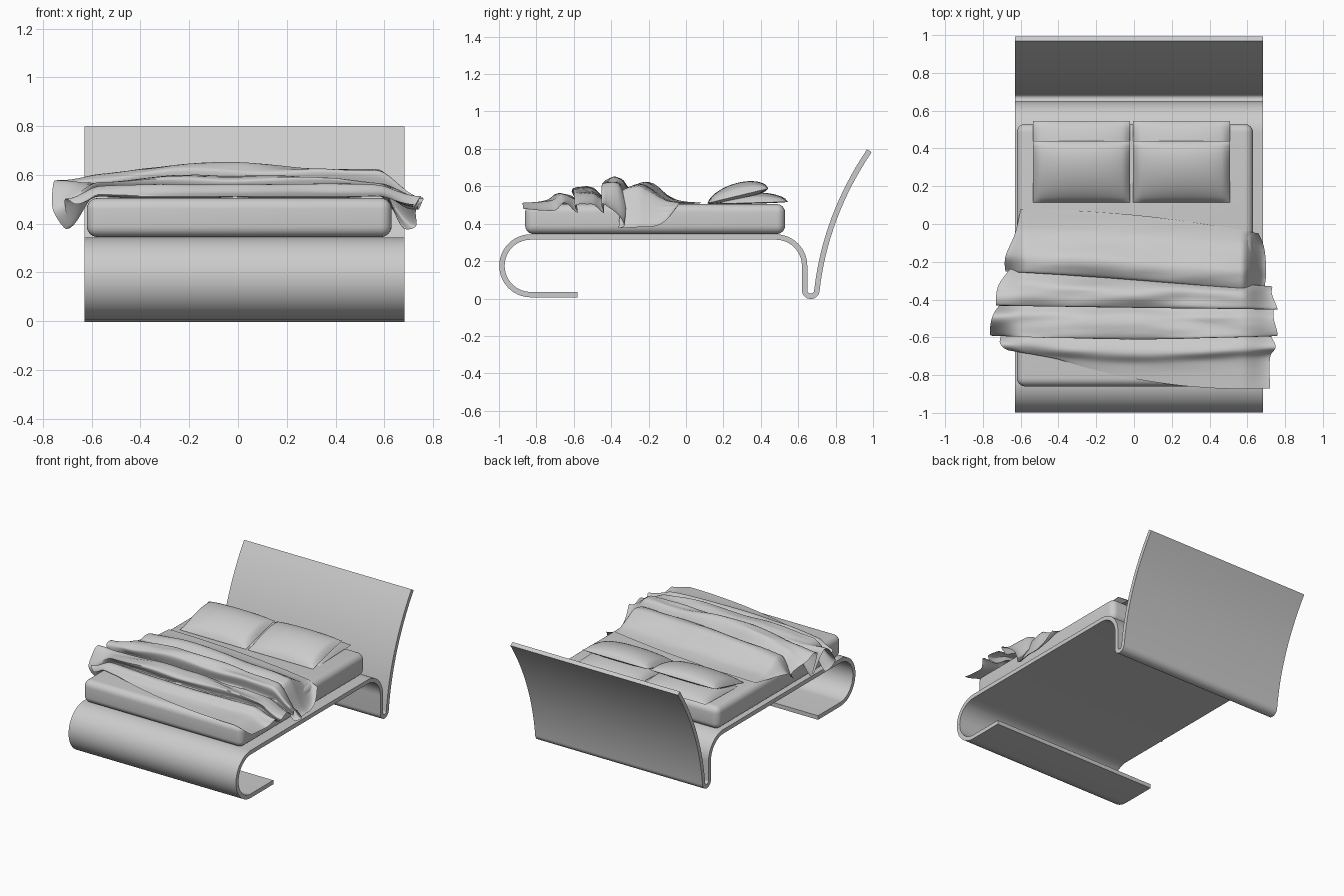
import bpy, bmesh, math
from mathutils import Vector, noise

old = bpy.data.objects.get("Cube")
if old:
    bpy.data.objects.remove(old, do_unlink=True)

grey = bpy.data.materials.new("plain grey")
grey.use_nodes = True
colour = (0.6, 0.6, 0.6, 1)
grey.diffuse_color = colour
grey.node_tree.nodes["Principled BSDF"].inputs["Base Color"].default_value = colour


def add_object(name, bm, angle=40):
    mesh = bpy.data.meshes.new(name)
    bm.to_mesh(mesh)
    bm.free()
    mesh.materials.append(grey)
    obj = bpy.data.objects.new(name, mesh)
    bpy.context.collection.objects.link(obj)
    bpy.ops.object.select_all(action='DESELECT')
    obj.select_set(True)
    bpy.context.view_layer.objects.active = obj
    bpy.ops.object.shade_smooth_by_angle(angle=math.radians(angle))
    return obj


def arc(cy, cz, radius, start, end, steps=16):
    angles = [math.radians(start + (end - start) * i / steps) for i in range(steps + 1)]
    return [Vector((cy + radius * math.cos(a), cz + radius * math.sin(a))) for a in angles]


def smooth(t):
    t = max(0, min(1, t))
    return t * t * (3 - 2 * t)


# Bent sheet frame: centre line in the side plane, thickened and extruded
def headboard_point(t):
    a, b, c = Vector((.7, .045)), Vector((.745, .44)), Vector((.98, .79))
    return a * (1 - t) ** 2 + b * 2 * t * (1 - t) + c * t * t


path = [Vector((-.58, .021))]
path += arc(-.83, .175, .154, 270, 90, 28)
path += arc(.48, .175, .154, 90, 0)
path += arc(.667, .045, .033, 180, 360)
path += [headboard_point(i / 16) for i in range(1, 17)]

half = .0145
sides = ([], [])
for i, p in enumerate(path):
    d = (path[min(i + 1, len(path) - 1)] - path[max(i - 1, 0)]).normalized()
    n = Vector((-d.y, d.x)) * half
    sides[0].append(p + n)
    sides[1].append(p - n)

bm = bmesh.new()
rings = []
for a, b in zip(*sides):
    rings.append([bm.verts.new((x, q.x, q.y)) for x, q in
                  ((-.63, a), (.683, a), (.683, b), (-.63, b))])
for r, s in zip(rings, rings[1:]):
    for k in range(4):
        m = (k + 1) % 4
        bm.faces.new((r[k], r[m], s[m], s[k]))
bm.faces.new(rings[0])
bm.faces.new(rings[-1])
bmesh.ops.recalc_face_normals(bm, faces=bm.faces)
add_object("bed_frame", bm)

# Rounded mattress
bm = bmesh.new()
bmesh.ops.create_cube(bm, size=1)
bmesh.ops.scale(bm, vec=(1.25, 1.39, .16), verts=bm.verts)
bmesh.ops.translate(bm, vec=(.005, -.165, .425), verts=bm.verts)
bmesh.ops.bevel(bm, geom=bm.edges[:], offset=.045, segments=6, profile=.5, affect='EDGES')
add_object("mattress", bm)


# Pillows: lens shaped cushions between a front edge and a back edge
def pillow(name, x0, x1, front, back, top, bottom, n=24):
    bm = bmesh.new()
    front, back = Vector(front), Vector(back)
    for bulge in (top, -bottom):
        grid = []
        for j in range(n + 1):
            v = j / n
            mid = front.lerp(back, v)
            row = []
            for i in range(n + 1):
                u = i / n
                swell = (4 * u * (1 - u)) ** .35 * (4 * v * (1 - v)) ** .6
                row.append(bm.verts.new((x0 + (x1 - x0) * u, mid.x, mid.y + bulge * swell)))
            grid.append(row)
        for r, s in zip(grid, grid[1:]):
            for i in range(n):
                bm.faces.new((r[i], r[i + 1], s[i + 1], s[i]))
    bmesh.ops.remove_doubles(bm, verts=bm.verts, dist=.0001)
    bmesh.ops.recalc_face_normals(bm, faces=bm.faces)
    add_object(name, bm)


for side, x0, x1 in (("right", -.535, -.02), ("left", -.005, .507)):
    pillow("lower_pillow_" + side, x0, x1, (.18, .507), (.545, .517), .055, .005)
    pillow("upper_pillow_" + side, x0, x1, (.115, .51), (.44, .588), .07, .03)

# Crumpled blanket, one row per fold line from back to front:
# y at both ends, x at both ends, height in the middle and at both ends
folds = [
    (.08, -.05, -.60, .66, .513, .51, .49),
    (-.05, -.13, -.63, .69, .53, .50, .40),
    (-.17, -.26, -.68, .70, .60, .50, .38),
    (-.25, -.36, -.68, .69, .58, .43, .38),
    (-.24, -.33, -.66, .73, .53, .47, .39),
    (-.33, -.37, -.72, .73, .62, .55, .46),
    (-.43, -.45, -.73, .76, .61, .57, .50),
    (-.41, -.44, -.70, .74, .53, .40, .45),
    (-.49, -.50, -.75, .74, .58, .57, .50),
    (-.59, -.59, -.76, .76, .58, .46, .50),
    (-.56, -.58, -.70, .72, .53, .38, .46),
    (-.63, -.65, -.71, .75, .56, .50, .51),
    (-.67, -.71, -.66, .72, .525, .48, .47),
    (-.65, -.87, -.59, .72, .512, .51, .48),
]


def fold_at(t):
    i = min(int(t), len(folds) - 2)
    f = t - i
    pts = [folds[max(0, min(len(folds) - 1, i + k))] for k in (-1, 0, 1, 2)]
    return [b + .5 * f * (c - a + f * (2 * a - 5 * b + 4 * c - d + f * (3 * (b - c) + d - a)))
            for a, b, c, d in zip(*pts)]


bm = bmesh.new()
columns, per_fold = 110, 7
count = (len(folds) - 1) * per_fold
grid = []
for j in range(count + 1):
    v = j / count
    row = []
    for i in range(columns + 1):
        u = i / columns
        inner = 4 * u * (1 - u)
        # Fold lines wander a little along the width
        wander = noise.noise((u * 3, v * 3, 5)) * .9 * math.sin(math.pi * v)
        yl, yr, xl, xr, zm, zl, zr = fold_at(max(0, min(1, v + wander * .06)) * (len(folds) - 1))
        x = xl + (xr - xl) * u
        y = yl + (yr - yl) * u - .07 * inner * v ** 4 + .03 * inner * (1 - v) ** 4
        end_x, end_z = (xl, zl) if x < 0 else (xr, zr)
        e = smooth((abs(x) - .57) / max(.01, abs(end_x) - .57))
        crest = (zm - .51) * (.75 + .35 * inner + .25 * noise.noise((u * 4, v * 9, 1)))
        z = (.51 + crest) * (1 - e) + end_z * e
        ripple = noise.noise((x * 3.5, y * 22, 2)) * .012 * math.sin(math.pi * v)
        z += ripple
        if abs(x) < .6:
            z = max(z, .509)
        row.append(bm.verts.new((x, y, z)))
    grid.append(row)
for r, s in zip(grid, grid[1:]):
    for i in range(columns):
        bm.faces.new((r[i], s[i], s[i + 1], r[i + 1]))
add_object("blanket", bm, 60)
